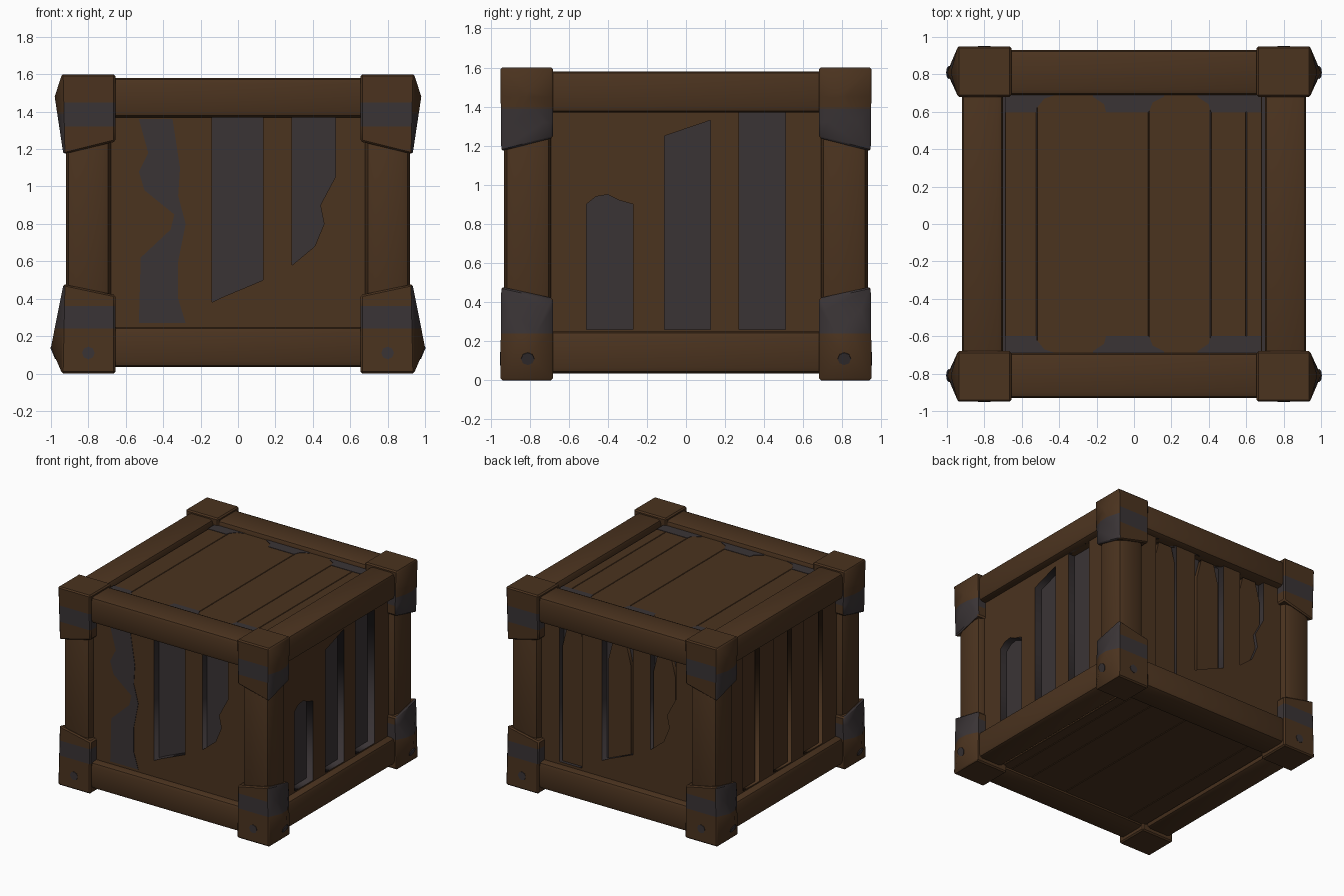
import bpy, bmesh, math
from mathutils import Vector, Matrix

if "Cube" in bpy.data.objects:
    bpy.data.objects.remove(bpy.data.objects["Cube"])


def material(name, rgb):
    m = bpy.data.materials.new(name)
    m.use_nodes = True
    m.diffuse_color = (*rgb, 1)
    bsdf = m.node_tree.nodes["Principled BSDF"]
    bsdf.inputs["Base Color"].default_value = (*rgb, 1)
    bsdf.inputs["Roughness"].default_value = 0.8
    return m


WOOD = material("brown wood", (0.070, 0.033, 0.0135))
METAL = material("dark grey", (0.042, 0.034, 0.036))


def finish(name, bm, mats):
    me = bpy.data.meshes.new(name)
    bmesh.ops.recalc_face_normals(bm, faces=bm.faces)
    bm.to_mesh(me)
    bm.free()
    ob = bpy.data.objects.new(name, me)
    bpy.context.collection.objects.link(ob)
    for m in mats:
        me.materials.append(m)
    bpy.ops.object.select_all(action='DESELECT')
    ob.select_set(True)
    bpy.context.view_layer.objects.active = ob
    bpy.ops.object.shade_smooth_by_angle(angle=math.radians(35))


def box(name, lo, hi, mat, bevel=0.0, segments=2):
    lo, hi = Vector(lo), Vector(hi)
    bm = bmesh.new()
    bmesh.ops.create_cube(bm, size=1)
    for v in bm.verts:
        v.co = Vector([v.co[i] * (hi[i] - lo[i]) + (hi[i] + lo[i]) / 2 for i in range(3)])
    if bevel:
        bmesh.ops.bevel(bm, geom=bm.edges[:], offset=bevel, segments=segments,
                        profile=0.5, affect='EDGES')
    finish(name, bm, [mat])


def standing(turn, dist, tilt=0.0):
    """Places a flat outline upright, facing outwards at a distance from the middle."""
    return (Matrix.Rotation(turn, 4, 'Z') @ Matrix.Translation((0, -dist, 0))
            @ Matrix.Rotation(math.pi / 2 + tilt, 4, 'X'))


def sheet(name, outlines, mat, half, matrix, rim=None):
    """Flat board from 2D outlines; every outline after the first is a hole."""
    cu = bpy.data.curves.new(name, 'CURVE')
    cu.dimensions = '2D'
    cu.fill_mode = 'BOTH'
    cu.extrude = half
    for pts in outlines:
        sp = cu.splines.new('POLY')
        sp.points.add(len(pts) - 1)
        for p, (u, v) in zip(sp.points, pts):
            p.co = (u, v, 0, 1)
        sp.use_cyclic_u = True
    cu.materials.append(mat)
    ob = bpy.data.objects.new(name, cu)
    bpy.context.collection.objects.link(ob)
    ob.matrix_world = matrix
    bpy.ops.object.select_all(action='DESELECT')
    ob.select_set(True)
    bpy.context.view_layer.objects.active = ob
    bpy.ops.object.convert(target='MESH')
    if rim:
        me = bpy.context.view_layer.objects.active.data
        me.materials.append(rim)
        for p in me.polygons:
            p.material_index = int(abs(p.normal.z) < 0.5)


def rect(u0, v0, u1, v1):
    return [(u0, v0), (u1, v0), (u1, v1), (u0, v1)]


# Dark inner box seen through the gaps
box("inner_box", (-0.8, -0.81, 0.1), (0.8, 0.81, 1.49), METAL)

# Corner posts and horizontal rails
for sx, side in ((1, "left"), (-1, "right")):
    for sy, end in ((-1, "front"), (1, "back")):
        xs, ys = sorted((sx * 0.68, sx * 0.92)), sorted((sy * 0.69, sy * 0.93))
        box(f"{end}_{side}_post", (xs[0], ys[0], 0.1), (xs[1], ys[1], 1.5), WOOD, 0.05)
for level, z0, z1 in (("bottom", 0.035, 0.25), ("top", 1.37, 1.58)):
    for s, end, side in ((-1, "front", "right"), (1, "back", "left")):
        ys, xs = sorted((s * 0.69, s * 0.93)), sorted((s * 0.7, s * 0.92))
        box(f"{level}_{end}_rail", (-0.8, ys[0], z0), (0.8, ys[1], z1), WOOD, 0.03)
        box(f"{level}_{side}_rail", (xs[0], -0.8, z0), (xs[1], 0.8, z1), WOOD, 0.03)

# Broken side walls; the front, left and back openings have dark edges
centre_gap = [(-.14, 1.37), (.135, 1.37), (.135, .5), (-.08, .41), (-.14, .38)]
torn_gap = [(.29, 1.37), (.52, 1.37), (.52, 1.05), (.44, .9), (.46, .8), (.41, .68), (.29, .58)]
wavy_gap = [(-.53, 1.36), (-.35, 1.36), (-.31, 1.1), (-.32, .95), (-.28, .8), (-.32, .6),
            (-.32, .4), (-.28, .27), (-.53, .27), (-.52, .62), (-.36, .77), (-.34, .85),
            (-.5, .98), (-.53, 1.08), (-.48, 1.18)]
short_gap = [(-.51, .26), (-.27, .26), (-.27, .9), (-.34, .92), (-.4, .95), (-.46, .94), (-.51, .9)]
slant_gap = [(-.11, .26), (.125, .26), (.125, 1.33), (-.11, 1.25)]
tall_gap = rect(.27, .26, .51, 1.37)
back_tall = rect(-.52, .27, -.32, 1.37)
walls = (("front", 0, 0.87, METAL, [centre_gap, torn_gap]),
         ("left", 1, 0.86, METAL, [short_gap, slant_gap, tall_gap]),
         ("back", 2, 0.87, METAL, [back_tall, centre_gap, torn_gap]),
         ("right", 3, 0.86, WOOD, [rect(-.5, .26, -.29, 1.37), rect(-.11, .26, .12, 1.37), tall_gap]))
for name, quarter, dist, rim, gaps in walls:
    sheet(f"{name}_wall", [rect(-.72, .15, .72, 1.45)] + gaps, WOOD, 0.03,
          standing(quarter * math.pi / 2, dist - 0.03), rim)
sheet("front_worn_patch", [wavy_gap], METAL, 0.003, standing(0, 0.87))

# Inner boards that leave narrow dark slits on the back and right walls
for name, quarter, dist, top in (("back", 2, 0.83, 1.2), ("right", 3, 0.82, 1.33)):
    for i, u in enumerate((-.41, 0, .4)):
        board = [(u - .1, .2), (u + .1, .2), (u + .1, top), (u + .06, 1.36), (u - .06, 1.36),
                 (u - .1, top)]
        sheet(f"{name}_inner_board_{i + 1}", [board], WOOD, 0.015,
              standing(quarter * math.pi / 2, dist))

# Top and bottom boards
edges = (-0.69, -0.52, 0.08, 0.41, 0.6, 0.685)
for i, (a, b) in enumerate(zip(edges, edges[1:])):
    box(f"top_board_{i + 1}", (a + .001, -.72, 1.46), (b - .001, .72, 1.54), WOOD, 0.003, 1)
    box(f"bottom_board_{i + 1}", (a + .001, -.72, 0.055), (b - .001, .72, 0.13), WOOD, 0.003, 1)

# Worn ends on the top boards
worn = (rect(-.69, .6, -.52, .72),
        [(-.52, .62), (-.48, .67), (-.42, .69), (-.42, .72), (-.52, .72)],
        [(-.22, .72), (-.22, .68), (-.16, .64), (-.15, .6), (.08, .6), (.1, .65), (.16, .68), (.16, .72)],
        [(.34, .72), (.34, .68), (.4, .64), (.41, .6), (.68, .6), (.68, .72)])
for i, pts in enumerate(worn):
    for s, end in ((1, "back"), (-1, "front")):
        sheet(f"{end}_worn_end_{i + 1}", [[(u, s * v) for u, v in pts]], METAL, 0.002,
              Matrix.Translation((0, 0, 1.541)))


# Corner caps: tapered blocks with a pointed outer cheek
def cap(name, sx, sy, top):
    peak_x, peak_z, tip, rim = (0.98, 0.12, 0.43, 0.36) if top else (1.0, 0.14, 0.48, 0.42)
    bm = bmesh.new()
    bmesh.ops.create_cube(bm, size=1)
    for v in bm.verts:
        ox, oy, up = v.co.x > 0, v.co.y > 0, v.co.z > 0
        v.co.x = (0.935 if up else 0.945) if ox else 0.655
        v.co.y = (0.945 if up else 0.95) if oy else 0.68
        v.co.z = (tip if ox and oy else rim) if up else 0
    bmesh.ops.bevel(bm, geom=bm.edges[:], offset=0.01, segments=1, affect='EDGES')
    bm.normal_update()
    cheek = max(bm.faces, key=lambda f: f.normal.x * f.calc_area())
    poked = bmesh.ops.poke(bm, faces=[cheek])
    poked["verts"][0].co = (peak_x, 0.81, peak_z)
    low, high, cheek_start = (0.15, 0.28, 0.21) if top else (0.24, 0.36, 0.24)
    for z in {low, high, cheek_start}:
        bmesh.ops.bisect_plane(bm, geom=bm.verts[:] + bm.edges[:] + bm.faces[:],
                               plane_co=(0, 0, z), plane_no=(0, 0, 1))
    bm.normal_update()
    for f in bm.faces:
        z = f.calc_center_median().z
        on_cheek = f.normal.x > 0.6
        f.material_index = int(z > cheek_start if on_cheek else low < z < high)
    for v in bm.verts:
        v.co = (v.co.x * sx, v.co.y * sy, 1.6 - v.co.z if top else v.co.z)
    finish(name, bm, [WOOD, METAL])


def nail(name, u, turn, dist, tilt=0.0):
    ring = [(u + 0.034 * math.cos(k * math.pi / 4),
             0.11 / math.cos(tilt) + 0.034 * math.sin(k * math.pi / 4)) for k in range(8)]
    sheet(name, [ring], METAL, 0.003, standing(turn, dist, tilt))


for sx, side in ((1, "left"), (-1, "right")):
    for sy, end in ((-1, "front"), (1, "back")):
        cap(f"bottom_{end}_{side}_cap", sx, sy, False)
        cap(f"top_{end}_{side}_cap", sx, sy, True)
        # Round nail heads on the lower cap, the cheek one following its slope
        nail(f"{end}_{side}_nail", sx * 0.8, 0 if sy < 0 else math.pi, 0.949)
        nail(f"{side}_{end}_nail", sx * sy * 0.81, sx * math.pi / 2, 0.942, 0.4)
